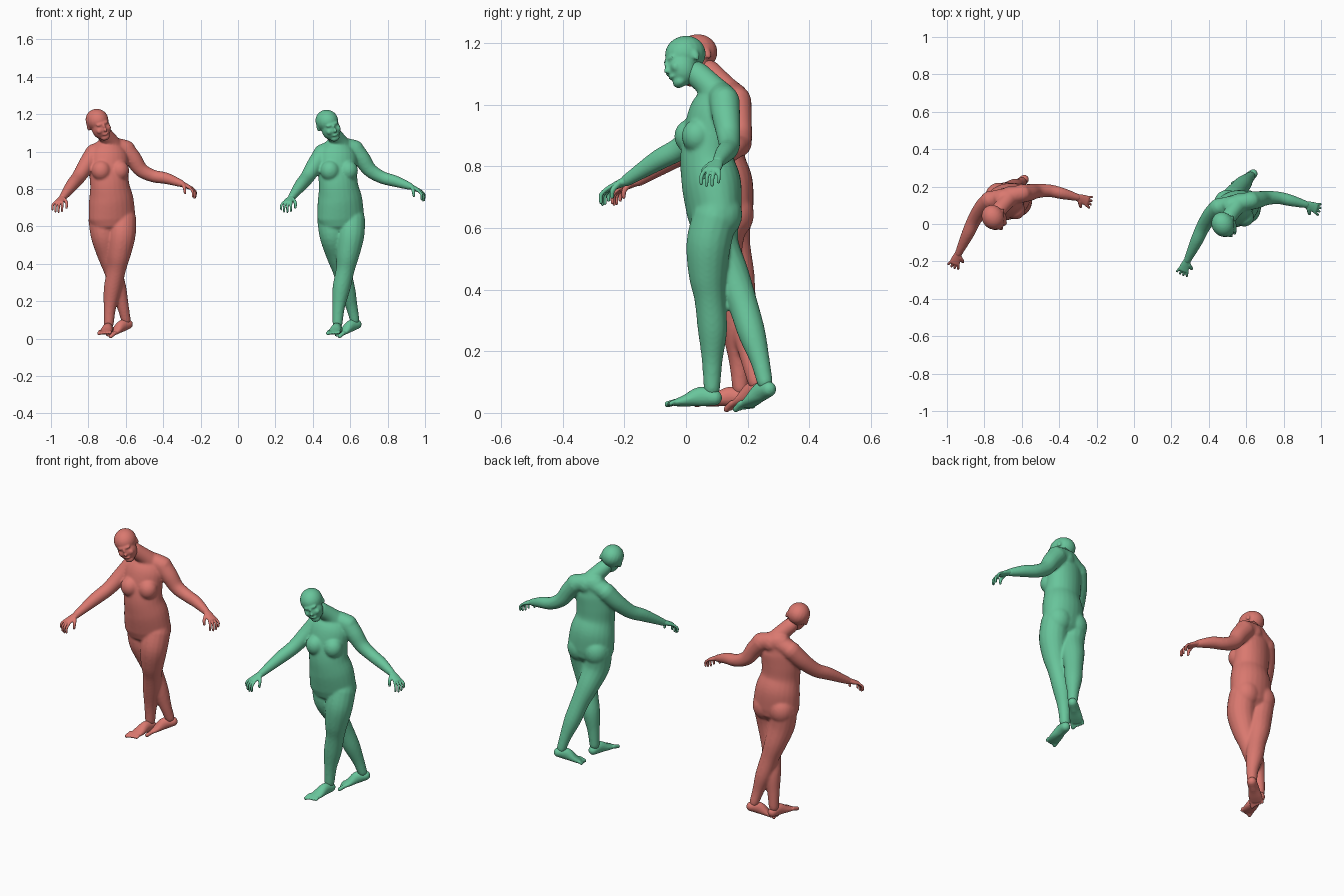
import bpy, bmesh, math
from mathutils import Vector, Matrix, Euler

cube = bpy.data.objects.get("Cube")
if cube:
    bpy.data.objects.remove(cube, do_unlink=True)

UP = Vector((0, 0, 1))


def material(name, color):
    mat = bpy.data.materials.new(name)
    mat.use_nodes = True
    mat.diffuse_color = color
    bsdf = mat.node_tree.nodes["Principled BSDF"]
    bsdf.inputs["Base Color"].default_value = color
    bsdf.inputs["Roughness"].default_value = 0.7
    return mat


def resample(rows, steps=5):
    """Smooth spline through rows of numbers."""
    out = []
    for i in range(len(rows) - 1):
        before, start = rows[max(i - 1, 0)], rows[i]
        end, after = rows[i + 1], rows[min(i + 2, len(rows) - 1)]
        for s in range(steps):
            t = s / steps
            out.append([q + t * (r - p) / 2 + t * t * (2 * p - 5 * q + 4 * r - e) / 2
                        + t ** 3 * (3 * q - p - 3 * r + e) / 2
                        for p, q, r, e in zip(before, start, end, after)])
    return out + [list(rows[-1])]


def tube(bm, rows, side=(1, 0, 0), sides=16):
    """Round-ended loft; each row is x, y, z, half width and optional half depth."""
    rows = resample([tuple(r) if len(r) == 5 else (*r, r[3]) for r in rows])
    centres = [Vector(r[:3]) for r in rows]
    last = len(rows) - 1
    cap = [math.radians(a) for a in (80, 55, 28)]
    rings = []
    for i, row in enumerate(rows):
        tangent = (centres[min(i + 1, last)] - centres[max(i - 1, 0)]).normalized()
        u = Vector(side)
        u = (u - tangent * u.dot(tangent)).normalized()
        v = tangent.cross(u)
        w, d = row[3:]
        if i == 0:
            rings += [(centres[i] - tangent * min(w, d) * math.sin(a), u, v,
                       w * math.cos(a), d * math.cos(a)) for a in cap]
        rings.append((centres[i], u, v, w, d))
        if i == last:
            rings += [(centres[i] + tangent * min(w, d) * math.sin(a), u, v,
                       w * math.cos(a), d * math.cos(a)) for a in reversed(cap)]
    loops = []
    for c, u, v, w, d in rings:
        angles = [math.tau * k / sides for k in range(sides)]
        loops.append([bm.verts.new(c + u * w * math.cos(a) + v * d * math.sin(a)) for a in angles])
    for lower, upper in zip(loops, loops[1:]):
        for k in range(sides):
            n = (k + 1) % sides
            bm.faces.new((lower[k], lower[n], upper[n], upper[k]))
    bm.faces.new(reversed(loops[0]))
    bm.faces.new(loops[-1])


def ball(bm, centre, size, frame=Matrix()):
    matrix = frame @ Matrix.Translation(centre) @ Matrix.Diagonal((*size, 1))
    bmesh.ops.create_uvsphere(bm, u_segments=20, v_segments=14, radius=1, matrix=matrix)


def hand(bm, wrist, direction, thumb_side):
    wrist, d = Vector(wrist), Vector(direction).normalized()
    side = Vector(thumb_side)
    side = (side - d * side.dot(d)).normalized()
    down = side.cross(d)
    if down.z > 0:
        down.negate()
    palm = wrist + d * 0.06
    tube(bm, [(*(wrist - d * .015), .02, .018), (*wrist, .019, .016),
              (*(wrist + d * .03), .025, .013), (*palm, .028, .01)], side)
    # fingers fan out and curl towards the palm
    for k in range(4):
        root = palm + side * (0.023 - 0.015 * k)
        reach = (0.9, 1, 0.95, 0.75)[k]
        middle = root + (d * 0.03 + down * 0.012) * reach + side * (0.006 - 0.004 * k)
        tip = middle + (d * 0.012 + down * 0.026) * reach
        tube(bm, [(*root, .007), (*middle, .007), (*tip, .006)], side, 8)
    # thumb
    base = wrist + d * 0.02 + side * 0.017
    bend = base + side * 0.02 + d * 0.02 + down * 0.014
    tube(bm, [(*base, .011), (*bend, .009), (*(bend + d * .012 + down * .02), .007)], d.cross(side), 8)


def foot(bm, heel, toe, inner):
    heel, toe = Vector(heel), Vector(toe)
    d = (toe - heel).normalized()
    side = d.cross(UP).normalized()
    up = side.cross(d)
    rows = []
    for t, rise, w, h in ((0, 0, .025, .026), (.3, .008, .027, .032),
                          (.62, 0, .034, .02), (.85, -.004, .034, .012)):
        rows.append((*(heel.lerp(toe, t) + up * rise), w, h))
    tube(bm, rows, side)
    for k in range(5):
        root = heel.lerp(toe, 0.85) + side * inner * (0.026 - 0.014 * k)
        tip = root + d * (0.032 - 0.005 * k) - up * 0.006
        size = 0.011 if k == 0 else 0.0075
        tube(bm, [(*root, size), (*tip, size)], side, 8)


def head(bm, centre):
    turn = Euler([math.radians(a) for a in (11, -20, 22)]).to_matrix().to_4x4()
    frame = Matrix.Translation(centre) @ turn
    ball(bm, (0, .006, .018), (.06, .068, .06), frame)        # skull
    ball(bm, (0, -.022, -.026), (.051, .049, .058), frame)    # face
    ball(bm, (0, -.046, -.07), (.026, .021, .018), frame)     # chin
    ball(bm, (0, -.057, .01), (.036, .012, .01), frame)       # brow
    ball(bm, (0, -.074, -.024), (.009, .013, .01), frame)     # nose tip
    ball(bm, (0, -.068, -.008), (.007, .011, .019), frame)    # nose bridge
    ball(bm, (0, -.067, -.048), (.018, .009, .007), frame)    # lips
    for s in (-1, 1):
        ball(bm, (s * .024, -.057, -.024), (.018, .012, .016), frame)   # cheek
        ball(bm, (s * .056, .014, -.006), (.007, .012, .02), frame)     # ear


def figure(name, mat, offset, head_shift, lift, lag, lead):

    def finish(bm, part, voxel, iterations):
        """Fuse the shapes of one part into a soft skin."""
        bmesh.ops.translate(bm, verts=bm.verts, vec=offset)
        bmesh.ops.recalc_face_normals(bm, faces=bm.faces)
        mesh = bpy.data.meshes.new(f"{name}_{part}")
        bm.to_mesh(mesh)
        bm.free()
        mesh.materials.append(mat)
        obj = bpy.data.objects.new(mesh.name, mesh)
        bpy.context.collection.objects.link(obj)
        fuse = obj.modifiers.new("fuse", 'REMESH')
        fuse.mode = 'VOXEL'
        fuse.voxel_size = voxel
        fuse.use_smooth_shade = True
        soften = obj.modifiers.new("soften", 'SMOOTH')
        soften.factor = 0.5
        soften.iterations = iterations

    shift = Vector(head_shift)
    left_wrist = (.92, .104, .814 + lift)
    right_wrist = (.285, -.195, .753)

    # torso and shoulders
    body = bmesh.new()
    tube(body, [(.55, .092, .645, .127, .086), (.545, .083, .74, .121, .095),
                (.537, .068, .82, .106, .086), (.532, .073, .9, .106, .08),
                (.535, .085, .98, .102, .071), (.54, .105, 1.03, .075, .05)], (0.97, 0.24, 0), 24)
    tube(body, [(.455, .09, .993, .047), (.54, .108, 1.028, .047), (.625, .125, 1.014, .048)], UP)
    for x, y in ((.59, .036), (.492, .012)):
        ball(body, (x, y, .898), (.052, .05, .055))           # breast
    for x in (.498, .602):
        ball(body, (x, .112, .645), (.07, .071, .08))         # buttock
    tube(body, [(.56, .11, 1.02, .055), (.537, .078, 1.06, .044),
                (*(Vector((.505, .035, 1.1)) + shift), .042)])    # neck

    # arms
    tube(body, [(.62, .125, 1.012, .05), (.662, .13, .962, .046), (.705, .138, .902, .039),
                (.77, .14, .862 + lift / 2, .034), (.84, .125, .842 + lift, .031),
                (*left_wrist, .02)], UP)
    tube(body, [(.455, .09, .993, .05), (.413, .05, .93, .045), (.37, -.015, .862, .038),
                (.335, -.09, .82, .034), (*right_wrist, .02)], UP)

    # left leg, stepping forward
    tube(body, [(.608, .095, .64, .072), (.602, .074, .55, .073),
                (.587, .07 + lead * .2, .45, .062), (.574, .077 + lead * .4, .37, .05),
                (.553, .086 + lead * .7, .27, .048), (.538, .085 + lead * .9, .17, .034),
                (.532, .084 + lead, .08, .027)])

    # right leg, trailing and crossing behind
    tube(body, [(.495, .1, .64, .072), (.507, .1, .55, .071), (.53, .145 - lag * .3, .45, .06),
                (.556, .182 - lag * .6, .36, .049), (.583, .213 - lag * .8, .26, .045),
                (.608, .24 - lag, .17, .032), (.624, .256 - lag, .1, .026)])
    finish(body, "body", 0.006, 9)

    # head, hands and feet keep finer detail
    part = bmesh.new()
    head(part, Vector((.482, -.002, 1.146)) + shift)
    finish(part, "head", 0.005, 4)

    part = bmesh.new()
    hand(part, left_wrist, (.85, -.3, -.4), (-.2, -1, 0))
    finish(part, "left_hand", 0.003, 3)

    part = bmesh.new()
    hand(part, right_wrist, (-.35, -.85, -.4), (.9, -.35, 0))
    finish(part, "right_hand", 0.003, 3)

    part = bmesh.new()
    foot(part, (.535, .092 + lead, .049), (.508, -.055 + lead, .035), 1)
    finish(part, "left_foot", 0.004, 3)

    part = bmesh.new()
    foot(part, (.636, .268 - lag, .077), (.533, .187 - lag, .022), -1)
    finish(part, "right_foot", 0.004, 3)


figure("green_figure", material("soft green", (.14, .56, .33, 1)), (0, 0, 0), (0, 0, 0), 0, 0, 0)
figure("red_figure", material("soft red", (.70, .19, .16, 1)), (-1.223, .038, 0),
       (-.006, 0, .005), .015, .068, .055)
